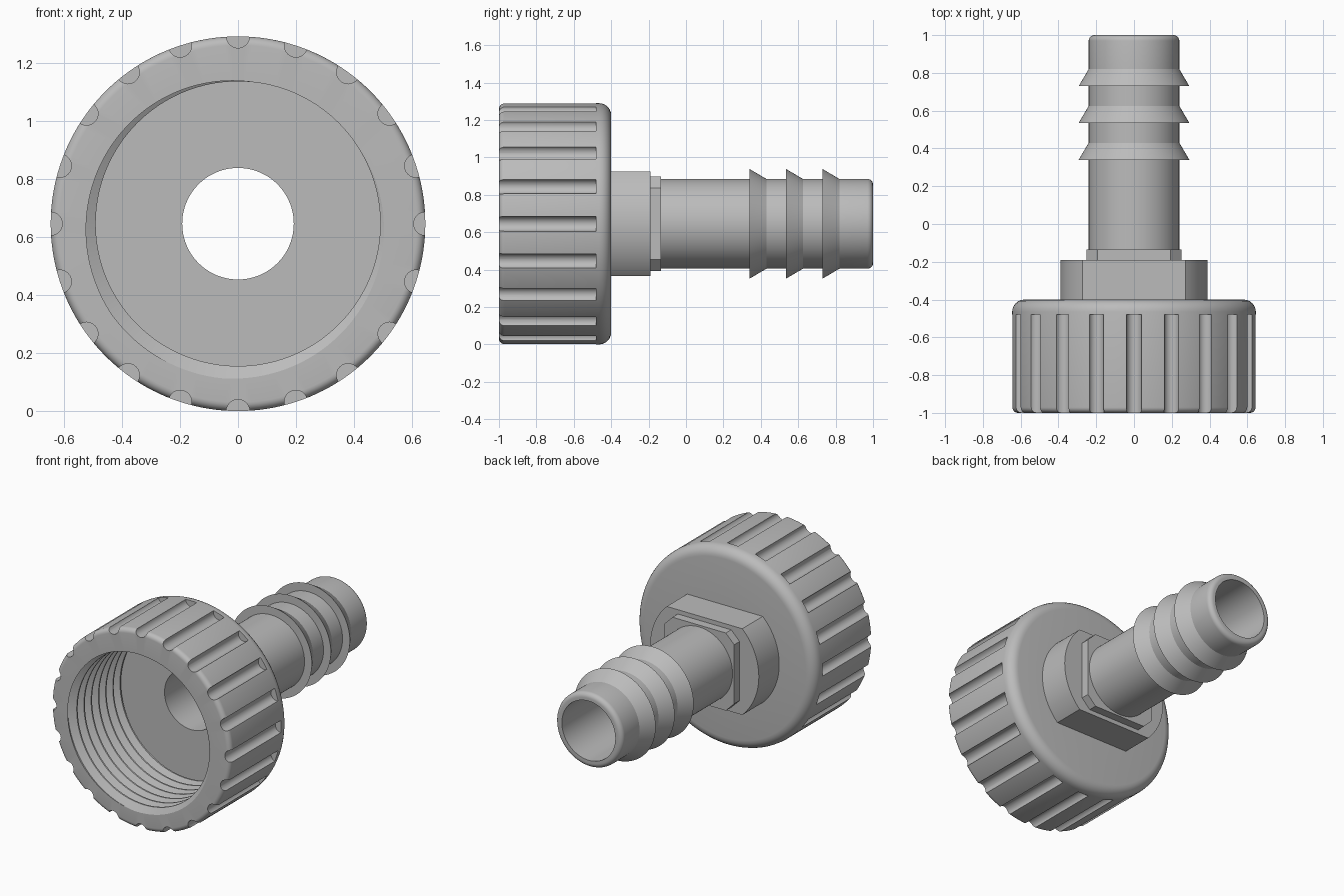
import bpy, bmesh
from math import sin, cos, pi, asin, atan2, radians

cube = bpy.data.objects.get("Cube")
if cube:
    bpy.data.objects.remove(cube, do_unlink=True)

AXIS_Z = 0.645
BORE = 0.192
FLOOR = -0.48      # inner end of the threaded cavity
SEGMENTS = 160

grey = bpy.data.materials.new("grey_plastic")
grey.use_nodes = True
colour = (0.5, 0.5, 0.5, 1)
grey.diffuse_color = colour
grey.node_tree.nodes["Principled BSDF"].inputs["Base Color"].default_value = colour


def on_axis(r, a, y):
    return (r * cos(a), y, AXIS_Z + r * sin(a))


def finish(name, bm):
    bmesh.ops.recalc_face_normals(bm, faces=bm.faces)
    mesh = bpy.data.meshes.new(name)
    bm.to_mesh(mesh)
    bm.free()
    mesh.materials.append(grey)
    ob = bpy.data.objects.new(name, mesh)
    bpy.context.collection.objects.link(ob)
    return ob


def activate(ob):
    bpy.ops.object.select_all(action='DESELECT')
    ob.select_set(True)
    bpy.context.view_layer.objects.active = ob


def smooth(ob):
    activate(ob)
    bpy.ops.object.shade_smooth_by_angle(angle=radians(25))


def ring_solid(name, profile, corners=()):
    """Sweep a closed (radius, y) profile round the axis; a radius may depend on the angle."""
    angles = sorted([2 * pi * i / SEGMENTS for i in range(SEGMENTS)] + list(corners))
    bm = bmesh.new()
    cols = [[bm.verts.new(on_axis(r(a) if callable(r) else r, a, y)) for r, y in profile]
            for a in angles]
    n = len(profile)
    for i, col in enumerate(cols):
        nxt = cols[(i + 1) % len(cols)]
        for k in range(n):
            m = (k + 1) % n
            bm.faces.new((col[k], col[m], nxt[m], nxt[k]))
    return finish(name, bm)


def fillet(r, y, size, start, steps=6):
    return [(r + size * cos(start + pi / 2 * i / steps), y + size * sin(start + pi / 2 * i / steps))
            for i in range(steps + 1)]


def cut(ob, cutter):
    mod = ob.modifiers.new("cut", 'BOOLEAN')
    mod.operation = 'DIFFERENCE'
    mod.solver = 'EXACT'
    mod.object = cutter
    activate(ob)
    bpy.ops.object.modifier_apply(modifier=mod.name)
    bpy.data.objects.remove(cutter, do_unlink=True)


def thread_plug():
    """Solid with a right-handed helical thread, used to cut the cavity."""
    pitch, minor, major = 0.074, 0.49, 0.535
    flat, flank = 0.005, 0.027
    phase = radians(240)
    front = -1.05

    def radius(y, a):
        d = y + 1 + pitch * (a - phase) / (2 * pi)
        d = abs((d + pitch / 2) % pitch - pitch / 2)
        t = min(max((d - flat) / flank, 0), 1)
        return major + (minor - major) * t

    knots = [k * pitch + d for k in range(-3, 11)
             for d in (-flat - flank, -flat, flat, flat + flank)]
    bm = bmesh.new()
    cols = []
    for i in range(SEGMENTS + 1):
        a = 2 * pi * i / SEGMENTS
        col = []
        for k in knots:
            y = -1 + k - pitch * (a - phase) / (2 * pi)
            y = min(max(y, front), FLOOR)
            col.append(bm.verts.new(on_axis(radius(y, a), a, y)))
        cols.append(col)
    for p, q in zip(cols, cols[1:]):
        for k in range(len(knots) - 1):
            bm.faces.new((p[k], p[k + 1], q[k + 1], q[k]))
    bmesh.ops.remove_doubles(bm, verts=bm.verts, dist=0.00002)
    rims = [e for e in bm.edges if e.is_boundary]
    bmesh.ops.holes_fill(bm, edges=rims, sides=0)
    return finish("thread_cutter", bm)


def grip_cutters(count=20, size=0.04, steps=24):
    bm = bmesh.new()
    for i in range(count):
        a = 2 * pi * i / count
        cx, _, cz = on_axis(AXIS_Z, a, 0)
        ends = [[bm.verts.new((cx + size * cos(2 * pi * s / steps), y,
                               cz + size * sin(2 * pi * s / steps))) for s in range(steps)]
                for y in (-1.1, FLOOR)]
        for s in range(steps):
            t = (s + 1) % steps
            bm.faces.new((ends[0][s], ends[0][t], ends[1][t], ends[1][s]))
        bm.faces.new(ends[0])
        bm.faces.new(ends[1])
    return finish("grip_cutter", bm)


# Threaded cap with grip grooves
cap_profile = [(BORE, -1)]
cap_profile += fillet(0.645 - 0.03, -0.97, 0.03, -pi / 2)
cap_profile += fillet(0.645 - 0.065, -0.4 - 0.065, 0.065, 0)
cap_profile += [(BORE, -0.4)]
cap = ring_solid("threaded_cap", cap_profile)
cut(cap, thread_plug())
cut(cap, grip_cutters())

# Spanner flange: a disc with two flats
R, FLAT = 0.39, 0.28


def flange_edge(a):
    return min(R, FLAT / max(abs(sin(a)), 0.01))


c = asin(FLAT / R)
flange = ring_solid("spanner_flange",
                    [(BORE, -0.4), (flange_edge, -0.4), (flange_edge, -0.19), (BORE, -0.19)],
                    [c, pi - c, pi + c, 2 * pi - c])

# Collar: a square with cut corners
HALF, EDGE = 0.252, 0.192


def collar_edge(a):
    side = HALF / max(abs(cos(a)), abs(sin(a)))
    chamfer = (HALF + EDGE) / (abs(cos(a)) + abs(sin(a)))
    return min(side, chamfer)


c = atan2(EDGE, HALF)
collar = ring_solid("square_collar",
                    [(BORE, -0.2), (collar_edge, -0.2), (collar_edge, -0.135), (BORE, -0.135)],
                    [q * pi / 2 + s * c for q in range(4) for s in (1, -1) if q or s > 0]
                    + [2 * pi - c])

# Hose tail with three barbs
TUBE = 0.24
tail_profile = [(BORE, -0.4), (TUBE, -0.4)]
for y in (0.34, 0.535, 0.73):
    tail_profile += [(TUBE, y), (0.293, y), (TUBE, y + 0.09)]
tail_profile += fillet(TUBE - 0.03, 0.97, 0.03, 0)
tail_profile += [(BORE, 1)]
tail = ring_solid("hose_tail", tail_profile)

for part in (cap, flange, collar, tail):
    smooth(part)
